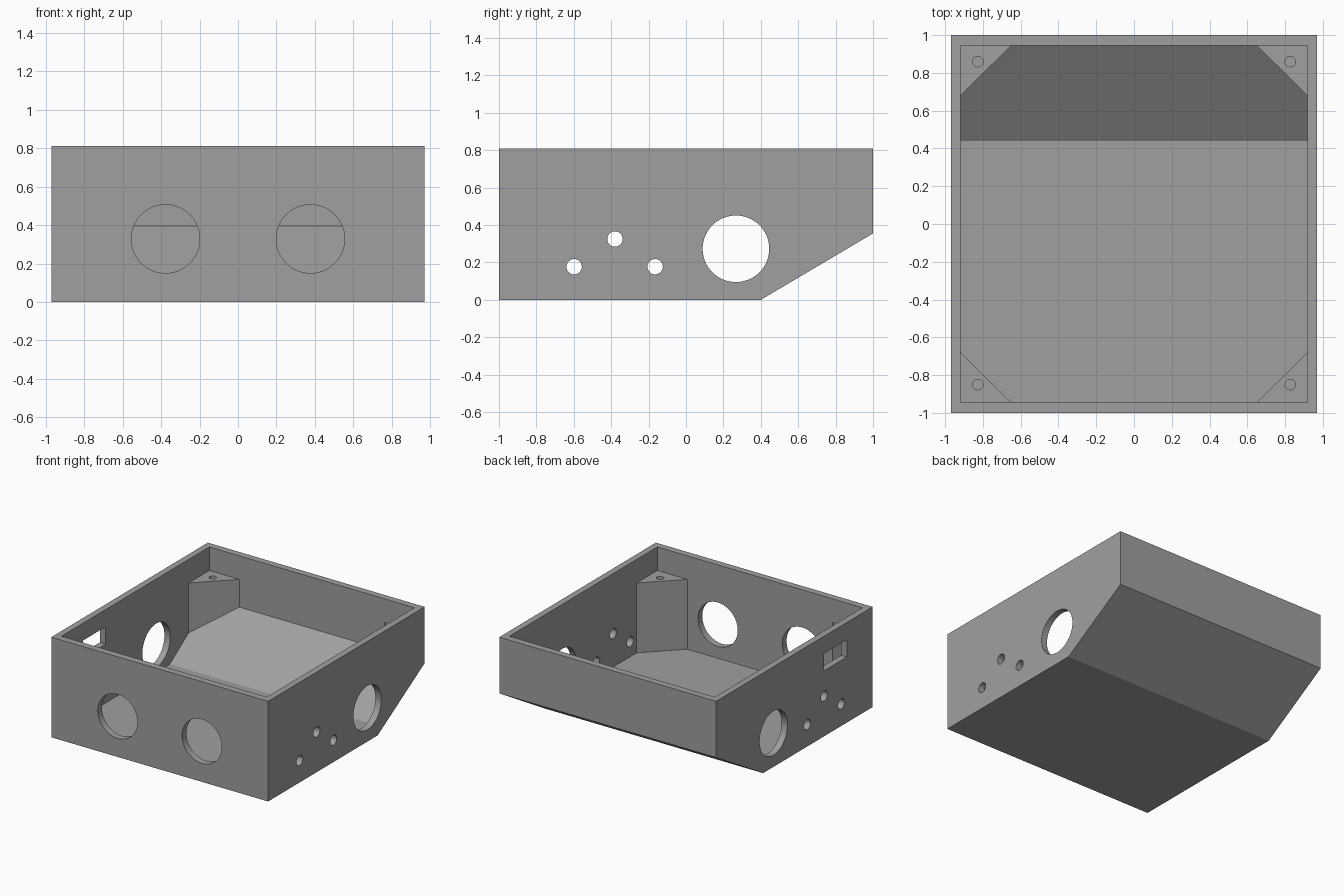
import bpy, bmesh, math
from mathutils import Matrix, Vector

if "Cube" in bpy.data.objects:
    bpy.data.objects.remove(bpy.data.objects["Cube"])

grey = bpy.data.materials.new("mid grey")
grey.diffuse_color = (0.35, 0.35, 0.35, 1)
grey.use_nodes = True
grey.node_tree.nodes["Principled BSDF"].inputs["Base Color"].default_value = grey.diffuse_color

HX, TOP = 0.97, 0.81        # half width and height of the shell
IX, IY = 0.918, 0.945       # half sizes of the cavity
POST_TOP = 0.62


def finish(name, bm):
    bmesh.ops.recalc_face_normals(bm, faces=bm.faces[:])
    mesh = bpy.data.meshes.new(name)
    bm.to_mesh(mesh)
    bm.free()
    mesh.materials.append(grey)
    obj = bpy.data.objects.new(name, mesh)
    bpy.context.collection.objects.link(obj)
    return obj


def loft(name, ring_a, ring_b):
    """Solid between two matching rings of points."""
    bm = bmesh.new()
    a = [bm.verts.new(p) for p in ring_a]
    b = [bm.verts.new(p) for p in ring_b]
    bm.faces.new(a)
    bm.faces.new(b)
    for i in range(len(a)):
        j = (i + 1) % len(a)
        bm.faces.new((a[i], a[j], b[j], b[i]))
    return finish(name, bm)


def side_prism(name, profile, x0, x1):
    return loft(name, [(x0, y, z) for y, z in profile],
                [(x1, y, z) for y, z in profile])


def rod(name, centre, axis, radius, length, sides=64):
    bm = bmesh.new()
    turn = Vector((0, 0, 1)).rotation_difference(Vector(axis)).to_matrix().to_4x4()
    bmesh.ops.create_cone(bm, cap_ends=True, segments=sides, radius1=radius,
                          radius2=radius, depth=length,
                          matrix=Matrix.Translation(centre) @ turn)
    return finish(name, bm)


def combine(target, tool, operation):
    mod = target.modifiers.new(operation.lower(), 'BOOLEAN')
    mod.operation, mod.solver, mod.object = operation, 'EXACT', tool
    bpy.context.view_layer.objects.active = target
    bpy.ops.object.modifier_apply(modifier=mod.name)
    bpy.data.objects.remove(tool)


# Open-topped shell with a sloping underside at the back
box = side_prism("enclosure", [(-1, 0), (0.4, 0), (1, 0.355), (1, TOP), (-1, TOP)], -HX, HX)
cavity = side_prism("cavity", [(-IY, 0.055), (0.44, 0.055), (IY, 0.395), (IY, 1), (-IY, 1)], -IX, IX)
combine(box, cavity, 'DIFFERENCE')


def floor_height(y):
    return 0.055 + max(0, y - 0.44) * 0.673


# Triangular corner posts, rooted slightly into walls and floor
E = 0.02
for sx in (-1, 1):
    for sy in (-1, 1):
        plan = [(0.65 - E, IY + E), (IX + E, IY + E), (IX + E, 0.68 - E)]
        plan = [(sx * x, sy * y) for x, y in plan]
        post = loft("corner_post",
                    [(x, y, floor_height(y) - E) for x, y in plan],
                    [(x, y, POST_TOP) for x, y in plan])
        combine(box, post, 'UNION')

# Blind screw holes in the posts
for sx in (-1, 1):
    for y in (-0.85, 0.86):
        combine(box, rod("screw_hole", (sx * 0.827, y, POST_TOP), (0, 0, 1), 0.028, 0.4, 32), 'DIFFERENCE')

# Two large round openings in the front
for x in (-0.377, 0.377):
    combine(box, rod("front_opening", (x, -1, 0.328), (0, 1, 0), 0.178, 0.3), 'DIFFERENCE')

# One large and three small openings through both sides
for y, z, r in ((0.267, 0.273, 0.178), (-0.598, 0.177, 0.041),
                (-0.38, 0.325, 0.041), (-0.165, 0.177, 0.041)):
    combine(box, rod("side_opening", (0, y, z), (1, 0, 0), r, 3), 'DIFFERENCE')

# Rectangular slot in the left wall
slot = side_prism("slot", [(-0.67, 0.53), (-0.38, 0.53), (-0.38, 0.67), (-0.67, 0.67)], -1.1, -0.8)
combine(box, slot, 'DIFFERENCE')

# Rounded hole walls, crisp edges elsewhere
bpy.ops.object.select_all(action='DESELECT')
box.select_set(True)
bpy.context.view_layer.objects.active = box
bpy.ops.object.shade_smooth_by_angle(angle=math.radians(20))
